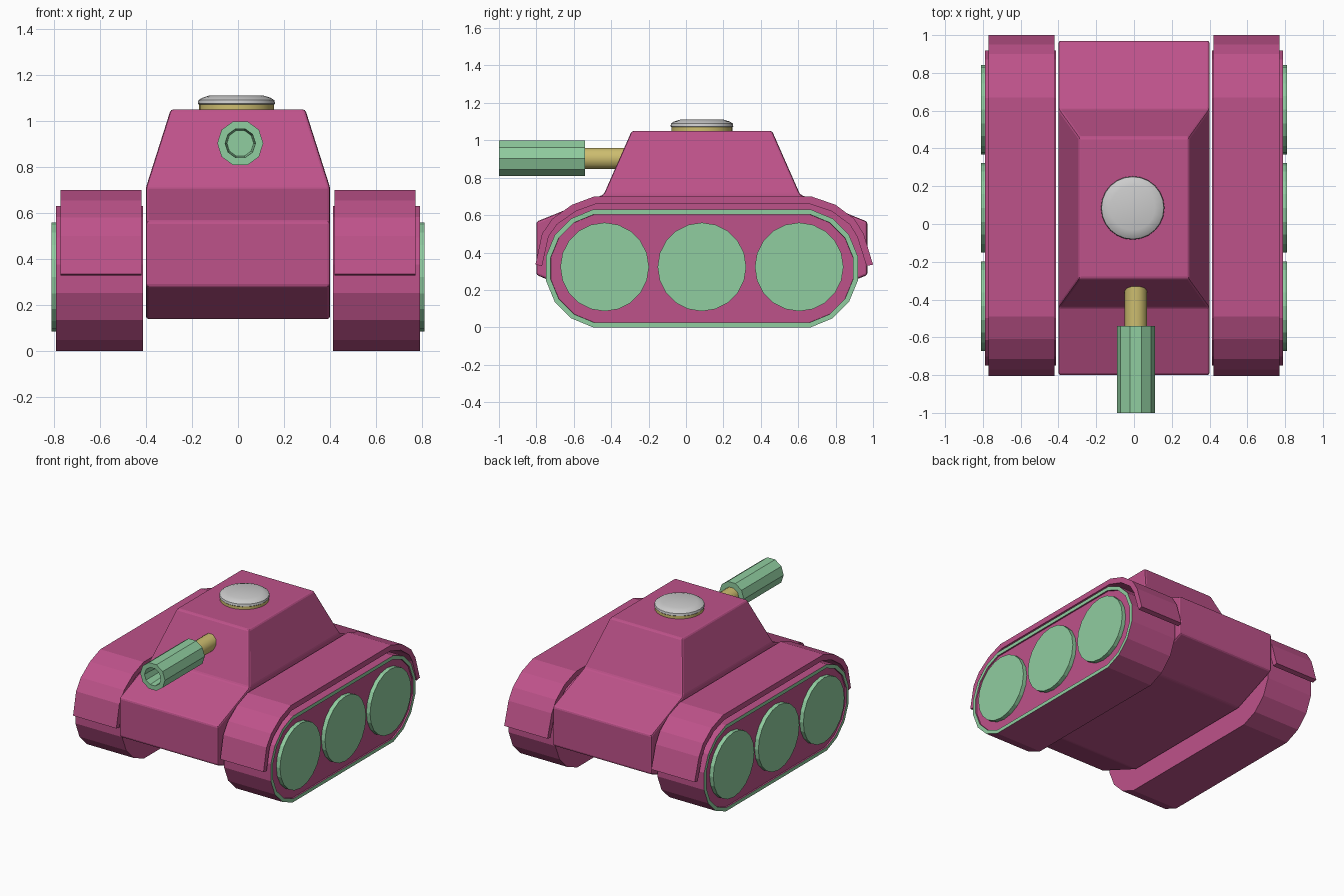
import bpy, bmesh
from math import sin, cos, pi, radians
from mathutils import Vector

if "Cube" in bpy.data.objects:
    bpy.data.objects.remove(bpy.data.objects["Cube"])


def material(name, rgb):
    m = bpy.data.materials.new(name)
    m.diffuse_color = (*rgb, 1)
    m.use_nodes = True
    m.node_tree.nodes["Principled BSDF"].inputs["Base Color"].default_value = m.diffuse_color
    return m


PINK = material("pink", (0.515, 0.085, 0.255))
GREEN = material("green", (0.28, 0.61, 0.35))
GOLD = material("gold", (0.61, 0.51, 0.16))
MID, AXLE_Y, AXLE_Z = 0.085, 0.52, 0.315


def finish(bm, name, mats=(), mirror=False, bevel=0, smooth=None):
    bmesh.ops.recalc_face_normals(bm, faces=bm.faces[:])
    me = bpy.data.meshes.new(name)
    bm.to_mesh(me)
    bm.free()
    ob = bpy.data.objects.new(name, me)
    bpy.context.collection.objects.link(ob)
    for m in mats:
        me.materials.append(m)
    if bevel:
        b = ob.modifiers.new("bevel", 'BEVEL')
        b.width, b.segments, b.limit_method = bevel, 2, 'ANGLE'
        b.angle_limit = radians(15)
    if mirror:
        mod = ob.modifiers.new("mirror", 'MIRROR')
        mod.use_mirror_merge = False
    if smooth:
        for o in bpy.context.selected_objects:
            o.select_set(False)
        ob.select_set(True)
        bpy.context.view_layer.objects.active = ob
        bpy.ops.object.shade_smooth_by_angle(angle=radians(smooth))
    return ob


def prism(profile, x0, x1):
    """Closed y-z profile extruded along x; returns bmesh and its outer cap."""
    bm = bmesh.new()
    a = [bm.verts.new((x0, y, z)) for y, z in profile]
    b = [bm.verts.new((x1, y, z)) for y, z in profile]
    n = len(a)
    for i in range(n):
        j = (i + 1) % n
        bm.faces.new((a[i], a[j], b[j], b[i]))
    bm.faces.new(a)
    return bm, bm.faces.new(b)


def lathe(name, profile, n, origin, axis, mats=(), mirror=False, smooth=None):
    """Capped (radius, distance) profile turned around an axis."""
    bm = bmesh.new()
    o = Vector(origin)
    w = Vector(axis)
    u = Vector((0, 1, 0)) if abs(w.x) > 0.5 else Vector((1, 0, 0))
    v = w.cross(u)
    rings = [[bm.verts.new(o + w * t + (u * cos(2 * pi * i / n) + v * sin(2 * pi * i / n)) * r)
              for i in range(n)] for r, t in profile]
    for p, q in zip(rings, rings[1:]):
        for i in range(n):
            j = (i + 1) % n
            bm.faces.new((p[i], p[j], q[j], q[i]))
    bm.faces.new(rings[0])
    bm.faces.new(rings[-1])
    return finish(bm, name, mats, mirror, 0, smooth)


# Hull with the sloped turret extruded from its deck
half = [(0.525, 0.71), (0.885, 0.565), (0.885, 0.28), (0.54, 0.14)]
prof = [(MID + y, z) for y, z in half] + [(MID - y, z) for y, z in reversed(half)]
bm, _ = prism(prof, -0.4, 0.4)
bmesh.ops.recalc_face_normals(bm, faces=bm.faces[:])
deck = max(bm.faces, key=lambda f: f.calc_center_median().z)
top = bmesh.ops.extrude_face_region(bm, geom=[deck])
bmesh.ops.delete(bm, geom=[deck], context='FACES_ONLY')
for v in top['geom']:
    if isinstance(v, bmesh.types.BMVert):
        v.co = (v.co.x * 0.73, MID + (v.co.y - MID) * 0.715, 1.05)
finish(bm, "hull_and_turret", [PINK], bevel=0.012)

# Tracks: 16-sided ends, green rim and recessed side
r = 0.321
ang = [radians(11.25 + 22.5 * i) for i in range(8)]
oval = [(MID + AXLE_Y + r * sin(a), AXLE_Z - r * cos(a)) for a in ang]
oval += [(MID - AXLE_Y - r * sin(a), AXLE_Z + r * cos(a)) for a in ang]
bm, cap = prism(oval, 0.412, 0.79)
bmesh.ops.recalc_face_normals(bm, faces=bm.faces[:])
rim = bmesh.ops.inset_region(bm, faces=[cap], thickness=0.026, use_even_offset=True)
for f in rim['faces']:
    f.material_index = 1
bmesh.ops.inset_region(bm, faces=[cap], thickness=0.001, depth=-0.01)
finish(bm, "track", [PINK, GREEN], mirror=True)

# Road wheels
for name, y in (("front", -AXLE_Y), ("middle", 0), ("rear", AXLE_Y)):
    lathe(name + "_wheel", [(0.237, 0.76), (0.237, 0.81)], 20,
          (0, MID + y, 0.323), (1, 0, 0), [GREEN], mirror=True)

# Fenders over the tracks
outer = [(-0.805, 0.335), (-0.77, 0.50), (-0.715, 0.58), (-0.61, 0.655), (-0.49, 0.70),
         (0.67, 0.70), (0.80, 0.655), (0.90, 0.58), (0.95, 0.50), (1.0, 0.335)]
inner = [(-0.77, 0.328), (-0.735, 0.485), (-0.69, 0.55), (-0.59, 0.62), (-0.48, 0.66),
         (0.66, 0.66), (0.78, 0.62), (0.875, 0.55), (0.915, 0.485), (0.965, 0.328)]
bm, _ = prism(outer + inner[::-1], 0.42, 0.77)
finish(bm, "fender", [PINK], mirror=True)

# Gun: thin barrel and hollow ten-sided muzzle
GUN = (0.01, 0, 0.903)
lathe("gun_barrel", [(0.06, -0.25), (0.06, -0.56)], 10, GUN, (0, 1, 0), [GOLD], smooth=40)
lathe("gun_muzzle", [(0.1, -0.54), (0.1, -1.0), (0.066, -1.0), (0.058, -0.86)], 10,
      GUN, (0, 1, 0), [GREEN])

# Roof hatch: gold seat and domed grey lid
HATCH = (-0.007, MID, 0)
lathe("hatch_seat", [(0.163, 1.04), (0.163, 1.072)], 24, HATCH, (0, 0, 1), [GOLD], smooth=30)
lathe("hatch_lid", [(0.16, 1.068), (0.168, 1.075), (0.165, 1.09), (0.15, 1.1), (0.118, 1.11)],
      24, HATCH, (0, 0, 1), smooth=35)
